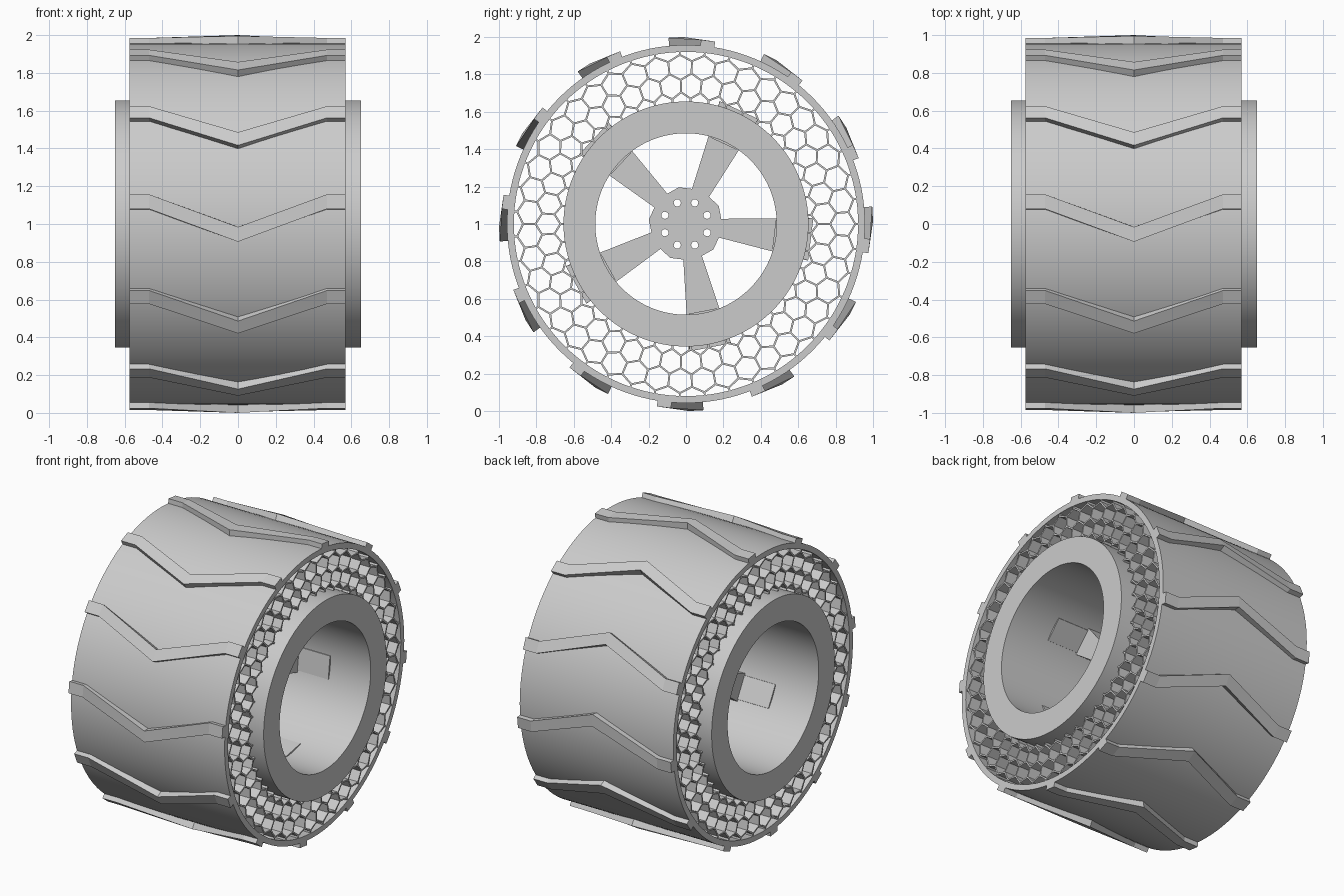
import bpy, bmesh, math
from math import cos, sin, pi, radians

cube = bpy.data.objects.get("Cube")
if cube:
    bpy.data.objects.remove(cube, do_unlink=True)

GREY = (0.6, 0.6, 0.6, 1)
mat = bpy.data.materials.new("plain grey")
mat.use_nodes = True
mat.diffuse_color = GREY
mat.node_tree.nodes["Principled BSDF"].inputs["Base Color"].default_value = GREY


def point(x, r, a):
    """Point around the axle; a = 0 faces +y and turns towards +z."""
    return (x, r * cos(a), 1 + r * sin(a))


def finish(name, bm, smooth=False):
    bmesh.ops.recalc_face_normals(bm, faces=bm.faces)
    mesh = bpy.data.meshes.new(name)
    bm.to_mesh(mesh)
    bm.free()
    obj = bpy.data.objects.new(name, mesh)
    bpy.context.collection.objects.link(obj)
    mesh.materials.append(mat)
    if smooth:
        bpy.ops.object.select_all(action='DESELECT')
        obj.select_set(True)
        bpy.context.view_layer.objects.active = obj
        bpy.ops.object.shade_smooth_by_angle(angle=radians(30))
    return obj


def loft(bm, loops, closed=False):
    """Skin a list of equal vertex loops, capped unless closed."""
    rings = [[bm.verts.new(p) for p in loop] for loop in loops]
    n = len(rings[0])
    pairs = list(zip(rings, rings[1:]))
    if closed:
        pairs.append((rings[-1], rings[0]))
    else:
        bm.faces.new(rings[0])
        bm.faces.new(rings[-1])
    for p, q in pairs:
        for i in range(n):
            j = (i + 1) % n
            bm.faces.new((p[i], p[j], q[j], q[i]))


def ring(name, x0, x1, r0, r1, segments=128):
    bm = bmesh.new()
    profile = [(x0, r0), (x1, r0), (x1, r1), (x0, r1)]
    loft(bm, [[point(x, r, 2 * pi * k / segments) for x, r in profile]
              for k in range(segments)], closed=True)
    return finish(name, bm, True)


def prism(bm, outline, x0, x1):
    """Extrude (radius, angle) corners along the axle."""
    loft(bm, [[point(x, r, a) for r, a in outline] for x in (x0, x1)])


# Outer band and wheel rim
LEFT, RIGHT = -0.575, 0.57
ring("tyre_band", LEFT, RIGHT, 0.92, 0.957)
ring("wheel_rim", -0.65, 0.65, 0.485, 0.655)

# Chevron tread bars
STATIONS = [(LEFT, 0.12, 0.988), (-0.47, 0.12, 0.988), (0, -0.055, 1.0),
            (0.47, 0.12, 0.988), (RIGHT, 0.12, 0.988)]
bm = bmesh.new()
for k in range(12):
    base = pi - k * pi / 6
    loops = []
    for x, shift, top in STATIONS:
        lo, hi = base - shift - 0.039, base - shift + 0.039
        loops.append([point(x, r, a) for r, a in
                      ((0.945, lo), (0.945, hi), (top, hi), (top, lo))])
    loft(bm, loops)
finish("tread_bars", bm)


# Honeycomb web: zigzag rings joined by radial walls
def wall(bm, r0, a0, r1, a1, t=0.005):
    y0, z0, y1, z1 = r0 * cos(a0), r0 * sin(a0), r1 * cos(a1), r1 * sin(a1)
    length = math.hypot(y1 - y0, z1 - z0)
    ny, nz = -(z1 - z0) / length * t, (y1 - y0) / length * t
    corners = [(y0 + ny, z0 + nz), (y1 + ny, z1 + nz),
               (y1 - ny, z1 - nz), (y0 - ny, z0 - nz)]
    loft(bm, [[(x, y, 1 + z) for y, z in corners] for x in (LEFT + 0.005, RIGHT - 0.005)])


CELLS, ROWS, ZIG = 43, (0.688, 0.788, 0.888), 0.017
bm = bmesh.new()
step = pi / CELLS
for m in range(2 * CELLS):
    a = m * step
    for j, r in enumerate(ROWS):
        s = 1 if (m + j) % 2 == 0 else -1
        wall(bm, r + s * ZIG, a, r - s * ZIG, a + step)
        if s > 0:
            outer = ROWS[j + 1] - ZIG if j + 1 < len(ROWS) else 0.925
            wall(bm, r + ZIG, a, outer, a)
        elif j == 0:
            wall(bm, 0.65, a, r - ZIG, a)
finish("honeycomb_web", bm)

# Five flared spokes whose feet pass through the rim, with long foot pads inside
spokes, pads = bmesh.new(), bmesh.new()


def flat_bar(bm, angle, r0, w0, r1, w1, half):
    outline = []
    for r, w in ((r0, -w0), (r0, w0), (r1, w1), (r1, -w1)):
        outline.append((math.hypot(r, w), angle + math.atan2(w, r)))
    prism(bm, outline, -half, half)


for k in range(5):
    angle = radians(-7 + 72 * k)
    flat_bar(spokes, angle, 0.165, 0.048, 0.672, 0.115, 0.12)
    flat_bar(pads, angle, 0.474, 0.076, 0.672, 0.115, 0.35)
finish("spokes", spokes)
finish("spoke_feet", pads)

# Hub disc with a circle of bolt holes
bm = bmesh.new()
prism(bm, [(0.2, radians(-7 + 36 * k)) for k in range(10)], -0.12, 0.12)
hub = finish("hub_disc", bm)
bm = bmesh.new()
for k in range(8):
    a = radians(22.5 + 45 * k)
    loft(bm, [[(x, 0.122 * cos(a) + 0.019 * cos(t * pi / 8),
                1 + 0.122 * sin(a) + 0.019 * sin(t * pi / 8)) for t in range(16)]
              for x in (-0.3, 0.3)])
cutter = finish("bolt_hole_cutter", bm)
cutter.hide_render = True
cutter.hide_viewport = True
holes = hub.modifiers.new("bolt holes", 'BOOLEAN')
holes.object = cutter
holes.operation = 'DIFFERENCE'
holes.solver = 'EXACT'
